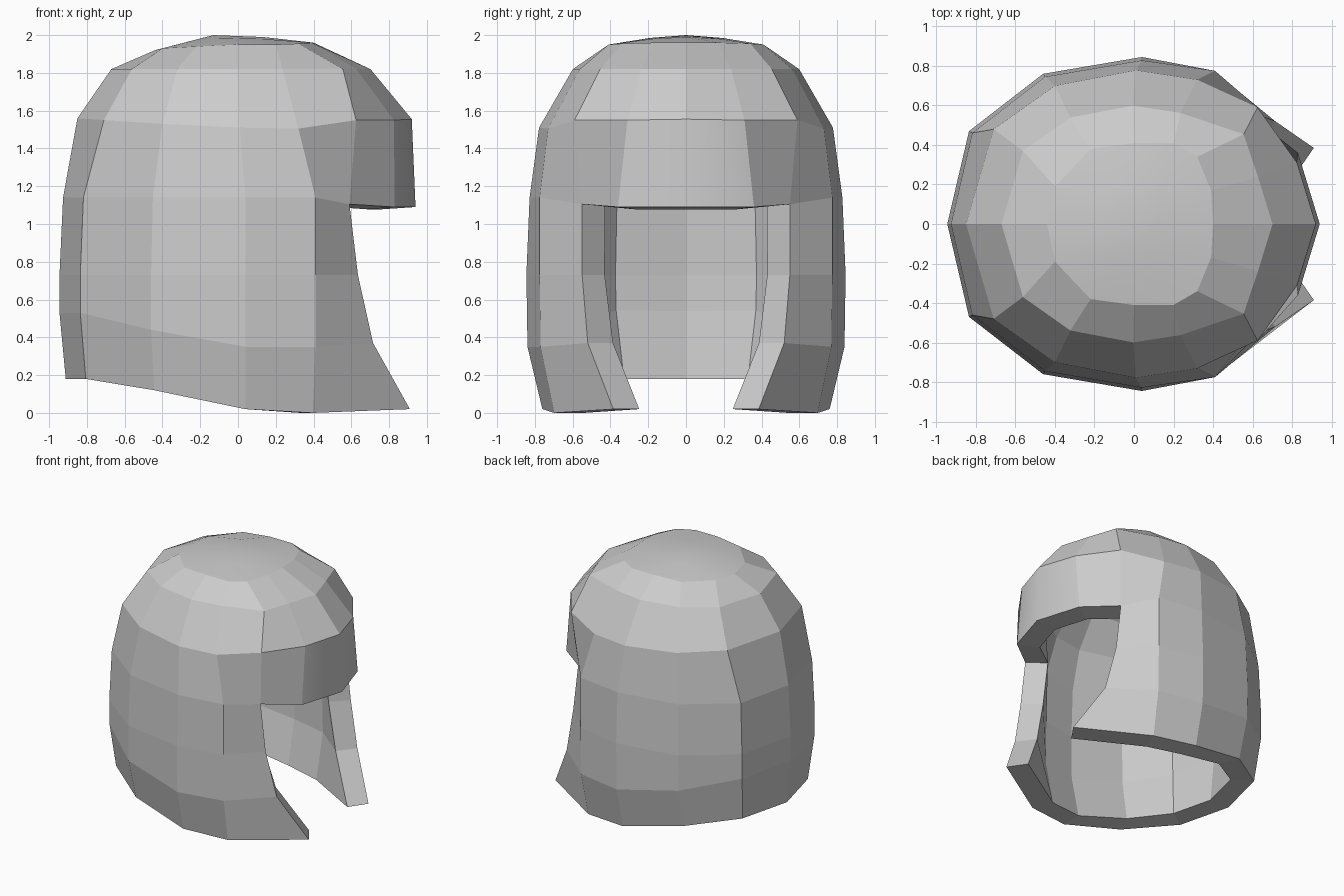
import bpy, bmesh
from mathutils import Vector

if "Cube" in bpy.data.objects:
    bpy.data.objects.remove(bpy.data.objects["Cube"])

THICK = 0.168

# Plan of the wall at its widest, running from back centre to the side front
wall = [(-.945, 0), (-.835, .47), (-.46, .76), (.04, .845), (.41, .775)]
# Plan of the brow ring and of the crown ring, back centre to front centre
brow = [(-.85, 0), (-.71, .48), (-.40, .70), (.01, .778), (.32, .73),
        (.625, .59), (.825, .31), (.92, 0)]
crown = [(-.44, 0), (-.40, .19), (-.22, .38), (0, .41), (.20, .41),
         (.32, .34), (.39, .17), (.40, 0)]


def ring(plan, sx, sy, heights, extra=(), dx=0):
    return [Vector((x * sx + dx, y * sy, z)) for (x, y), z in zip(plan, heights)] + \
           [Vector(p) for p in extra]


# Rings from the bottom rim to the crown; extras are cheek edge and visor rim
rings = [
    ring(wall, .965, .90, [.18, .18, .12, .02, 0], [(.91, .385, .02)]),
    ring(wall, 1, .993, [.53, .53, .44, .35, .35], [(.715, .52, .37)]),
    ring(wall, 1, 1, [.73] * 5, [(.635, .55, .73)]),
    ring(wall, .98, .98, [1.14] * 5,
         [(.59, .55, 1.105), (.83, .36, 1.09), (.94, 0, 1.09)]),
    ring(brow, 1, 1, [1.56, 1.55, 1.53, 1.51, 1.505, 1.55, 1.55, 1.555]),
    ring(brow, .775, .77, [1.82] * 8, dx=-.012),
    ring(crown, 1, 1, [1.92, 1.93, 1.94, 1.95, 1.95, 1.955, 1.96, 1.96]),
]
rings[3][4].x, rings[3][4].y = .41, .775
rings[5][5].x = .555

bm = bmesh.new()


def face(points, side, smooth=False):
    vs = [bm.verts.new((p.x, p.y * side, p.z)) for p in points]
    f = bm.faces.new(vs if side > 0 else vs[::-1])
    f.smooth = smooth


# Outer shell, both halves
for side in (1, -1):
    for r, (low, high) in enumerate(zip(rings, rings[1:])):
        for c in range(min(len(low), len(high)) - 1):
            face([low[c], high[c], high[c + 1], low[c + 1]], side,
                 r == 3 and c == 6)
    # Crown cap: a small grid of quads
    k = rings[-1]
    m1, m2 = Vector((-.10, .19, 1.985)), Vector((.13, .18, 1.98))
    a1, a2 = Vector((-.13, 0, 2.0)), Vector((.13, 0, 1.99))
    for q in ([k[1], m1, k[3], k[2]], [m1, m2, k[4], k[3]], [m2, k[6], k[5], k[4]],
              [k[0], a1, m1, k[1]], [a1, a2, m2, m1], [a2, k[7], k[6], m2]):
        face(q, side, True)
bmesh.ops.remove_doubles(bm, verts=bm.verts[:], dist=1e-4)
bm.normal_update()

# Inner shell, offset inwards; the rim stays nearly level
outer_verts, outer_faces = bm.verts[:], bm.faces[:]
rim = [e for e in bm.edges if e.is_boundary]
inner = {}
for v in outer_verts:
    off = v.normal * min(v.calc_shell_factor(), 1.3) * THICK
    if v.is_boundary:
        off.z = .012 if v.co.z > 1 else 0
    inner[v] = v.co - off
inner = {v: bm.verts.new(co) for v, co in inner.items()}
for f in outer_faces:
    bm.faces.new([inner[v] for v in reversed(f.verts)])

# Rim joining the two shells
for e in rim:
    a, b = e.verts
    bm.faces.new([a, b, inner[b], inner[a]])
bmesh.ops.recalc_face_normals(bm, faces=bm.faces[:])
# Keep the smooth patches bounded by crisp edges
for e in bm.edges:
    if len({f.smooth for f in e.link_faces}) > 1:
        e.smooth = False

mesh = bpy.data.meshes.new("helmet_shell")
bm.to_mesh(mesh)
bm.free()
helmet = bpy.data.objects.new("helmet_shell", mesh)
bpy.context.collection.objects.link(helmet)
